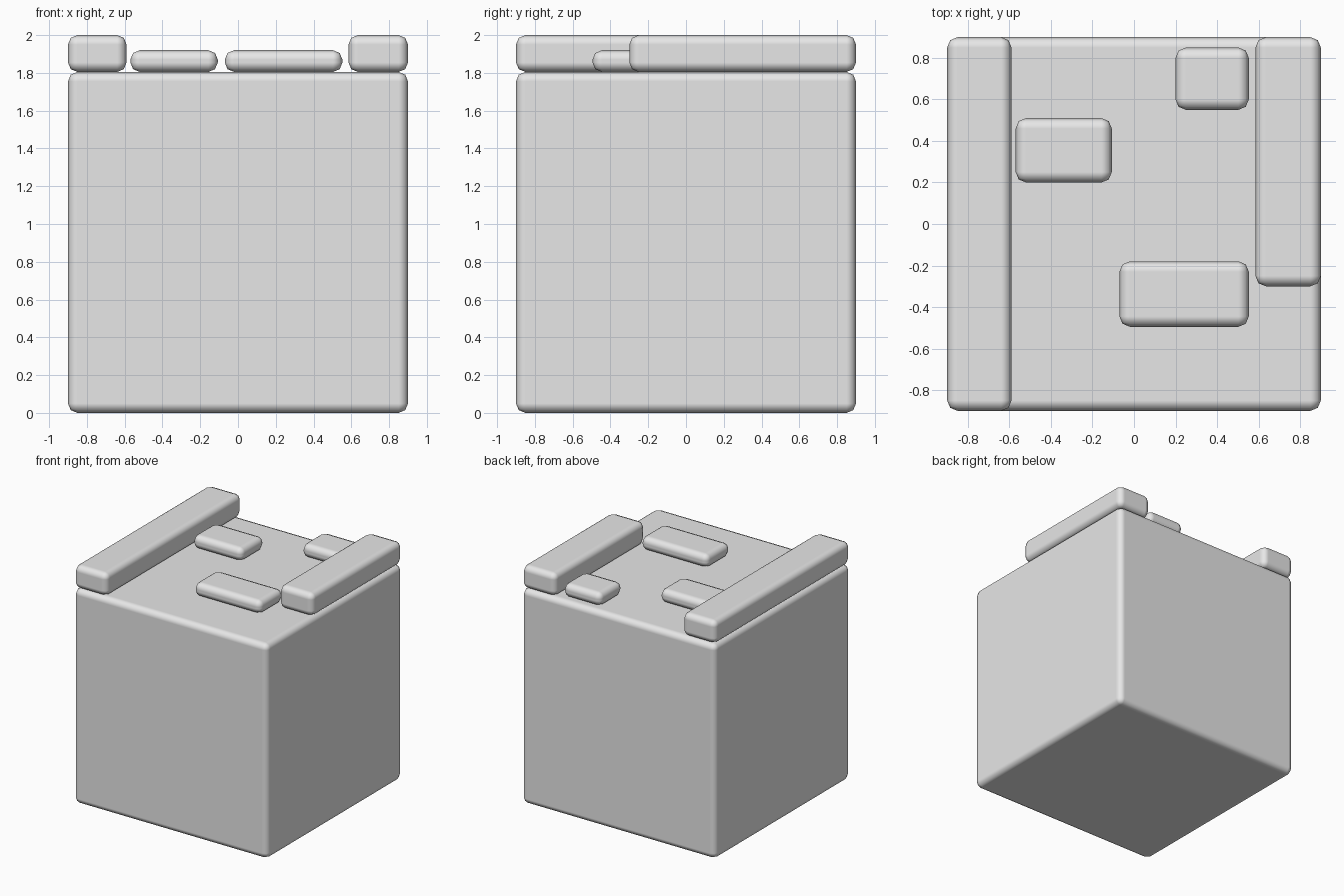
import bpy
from mathutils import Vector

cube = bpy.data.objects.get("Cube")
if cube:
    bpy.data.objects.remove(cube, do_unlink=True)

# Single plain grey
GREY = (0.8, 0.8, 0.8, 1.0)
grey = bpy.data.materials.new("light_grey")
grey.use_nodes = True
grey.diffuse_color = GREY
grey.node_tree.nodes["Principled BSDF"].inputs["Base Color"].default_value = GREY


def rounded_block(name, low, high, radius=0.05):
    """Box between two corners with softly rounded edges."""
    low, high = Vector(low), Vector(high)
    bpy.ops.mesh.primitive_cube_add(size=1, location=(low + high) / 2)
    block = bpy.context.object
    block.name = name
    block.scale = high - low
    bpy.ops.object.transform_apply(location=False, rotation=False, scale=True)
    block.data.materials.append(grey)
    bevel = block.modifiers.new("rounded_edges", 'BEVEL')
    bevel.width = radius
    bevel.segments = 2
    bevel.limit_method = 'NONE'
    bpy.ops.object.shade_smooth()
    bevel.harden_normals = True
    return block


BASE, LOW, TOP = 1.805, 1.92, 2.0

# Main cube
rounded_block("body", (-0.9, -0.9, 0), (0.9, 0.9, BASE))

# Raised rails along the two sides
rounded_block("right_rail", (-0.9, -0.9, BASE), (-0.59, 0.9, TOP))
rounded_block("left_rail", (0.585, -0.3, BASE), (0.9, 0.9, TOP))

# Low slabs scattered on the top
rounded_block("middle_slab", (-0.57, 0.2, BASE), (-0.107, 0.51, LOW))
rounded_block("front_slab", (-0.07, -0.495, BASE), (0.553, -0.18, LOW))
rounded_block("back_slab", (0.2, 0.55, BASE), (0.553, 0.85, LOW))
